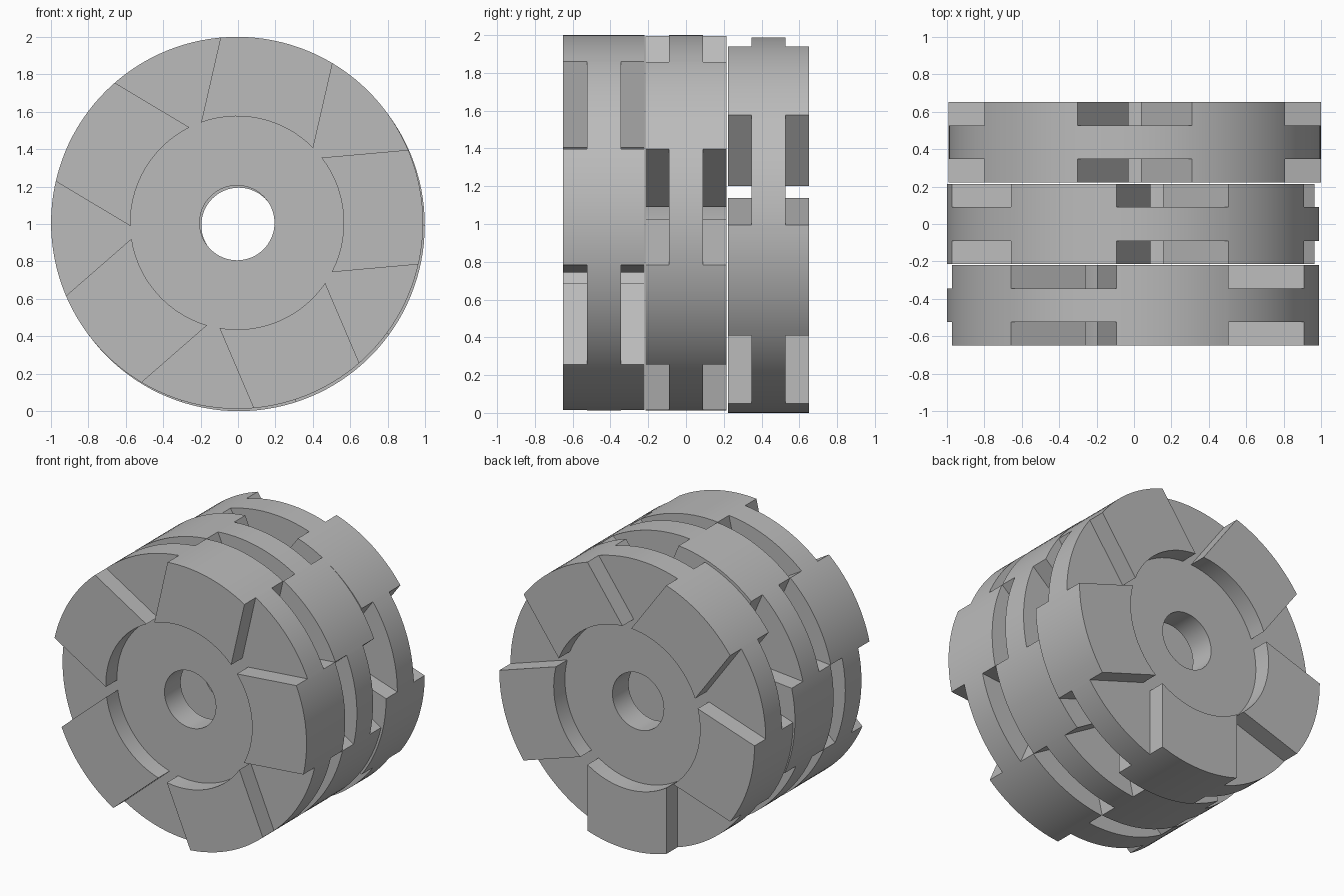
import bpy, bmesh
from math import sin, cos, asin, radians, tau

if "Cube" in bpy.data.objects:
    bpy.data.objects.remove(bpy.data.objects["Cube"], do_unlink=True)

RADIUS, HUB, BORE = 0.994, 0.57, 0.2
PAD_HALF = 0.307          # half the width of a raised pad
HALF_DISC, HALF_WEB = 0.215, 0.09
PADS = 5

metal = bpy.data.materials.new("plain grey")
metal.use_nodes = True
grey = (0.5, 0.5, 0.5, 1)
metal.diffuse_color = grey
metal.node_tree.nodes["Principled BSDF"].inputs["Base Color"].default_value = grey


def prism(name, outline, y0, y1, centre):
    """Extrude an (x, z) outline along y."""
    bm = bmesh.new()
    face = bm.faces.new([bm.verts.new((x + centre[0], y0, z + centre[1])) for x, z in outline])
    new = bmesh.ops.extrude_face_region(bm, geom=[face])["geom"]
    moved = [v for v in new if isinstance(v, bmesh.types.BMVert)]
    bmesh.ops.translate(bm, verts=moved, vec=(0, y1 - y0, 0))
    bmesh.ops.recalc_face_normals(bm, faces=bm.faces)
    mesh = bpy.data.meshes.new(name)
    bm.to_mesh(mesh)
    bm.free()
    mesh.materials.append(metal)
    obj = bpy.data.objects.new(name, mesh)
    bpy.context.collection.objects.link(obj)
    return obj


def circle(r, n):
    return [(r * cos(tau * i / n), r * sin(tau * i / n)) for i in range(n)]


def recess_outline(turn):
    """Round centre plus the open gaps between the straight-sided pads."""
    pts = []
    half = asin(PAD_HALF / HUB)
    far = 1.2
    steps = 14
    for k in range(PADS):
        a = radians(turn) + k * tau / PADS
        c, s = cos(a), sin(a)
        local = [(far, -PAD_HALF)]
        for i in range(steps + 1):
            t = half * (2 * i / steps - 1)
            local.append((HUB * cos(t), HUB * sin(t)))
        local.append((far, PAD_HALF))
        pts += [(u * c - v * s, u * s + v * c) for u, v in local]
    return pts


def cut(obj, cutter):
    cutter.hide_render = True
    mod = obj.modifiers.new("cut", "BOOLEAN")
    mod.operation, mod.solver, mod.object = "DIFFERENCE", "EXACT", cutter
    bpy.context.view_layer.objects.active = obj
    bpy.ops.object.modifier_apply(modifier=mod.name)
    bpy.data.objects.remove(cutter, do_unlink=True)


def disc(name, y, turn, centre):
    obj = prism(name, circle(RADIUS, 128), y - HALF_DISC, y + HALF_DISC, centre)
    # Bore through the middle, then recess both faces around the pads
    cut(obj, prism("bore_cutter", circle(BORE, 64), y - 0.5, y + 0.5, centre))
    for side in (-1, 1):
        cut(obj, prism("recess_cutter", recess_outline(turn),
                       y + side * HALF_WEB, y + side * 0.4, centre))
    bpy.ops.object.select_all(action="DESELECT")
    obj.select_set(True)
    bpy.context.view_layer.objects.active = obj
    bpy.ops.object.shade_smooth_by_angle(angle=radians(30))


# Three discs in a row, each turned against its neighbours
disc("front_disc", -0.435, 5.1, (-0.005, 1.006))
disc("middle_disc", 0.0, 41.1, (-0.005, 1.006))
disc("back_disc", 0.437, 54, (0.004, 0.994))
